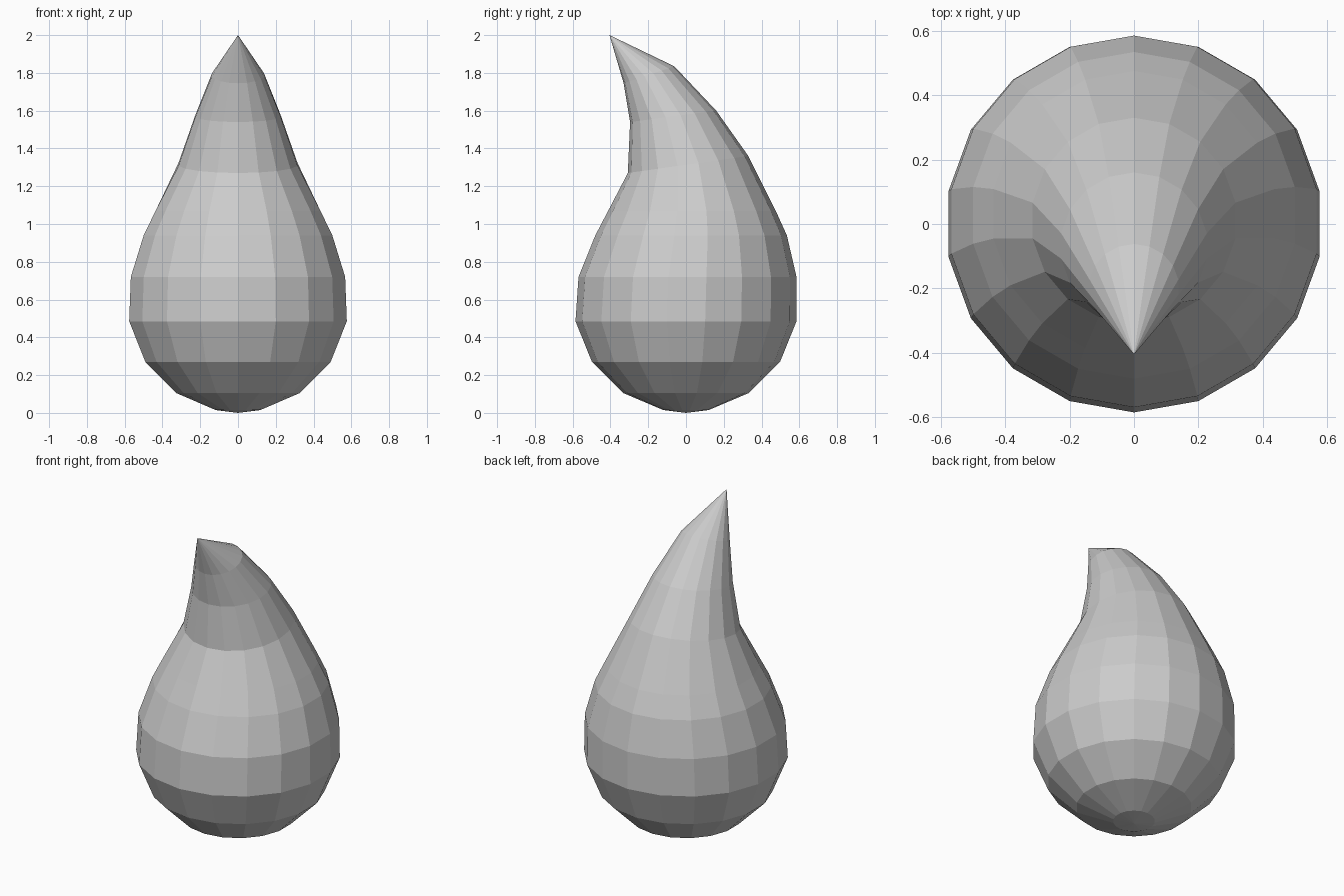
import bpy, bmesh, math

if "Cube" in bpy.data.objects:
    bpy.data.objects.remove(bpy.data.objects["Cube"])

SIDES = 18
# ring stations: (half width in x, front y, front z, back y, back z)
RINGS = [
    (0.120, -0.120, 0.015, 0.120, 0.015),
    (0.332, -0.332, 0.105, 0.332, 0.105),
    (0.498, -0.498, 0.270, 0.498, 0.270),
    (0.585, -0.585, 0.485, 0.585, 0.485),
    (0.576, -0.569, 0.720, 0.585, 0.720),
    (0.507, -0.480, 0.940, 0.534, 0.940),
    (0.443, -0.412, 1.070, 0.475, 1.070),
    (0.320, -0.308, 1.270, 0.330, 1.360),
    (0.230, -0.296, 1.540, 0.160, 1.600),
    (0.140, -0.330, 1.745, -0.062, 1.835),
]

bm = bmesh.new()

# tilted rings following the curl
loops = []
for r, fy, fz, by, bz in RINGS:
    loop = []
    for i in range(SIDES):
        a = math.radians(90) + 2 * math.pi * i / SIDES
        t = (math.sin(a) + 1) / 2
        loop.append(bm.verts.new((r * math.cos(a), fy + (by - fy) * t, fz + (bz - fz) * t)))
    loops.append(loop)

# walls, rounded bottom and pointed tip
bottom = bm.verts.new((0, 0, 0))
tip = bm.verts.new((0, -0.405, 2.0))
for i in range(SIDES):
    j = (i + 1) % SIDES
    for lo, hi in zip(loops, loops[1:]):
        bm.faces.new((lo[i], lo[j], hi[j], hi[i]))
    bm.faces.new((bottom, loops[0][j], loops[0][i]))
    bm.faces.new((tip, loops[-1][i], loops[-1][j]))

bmesh.ops.recalc_face_normals(bm, faces=bm.faces)
mesh = bpy.data.meshes.new("curled_drop")
bm.to_mesh(mesh)
bm.free()
bpy.context.collection.objects.link(bpy.data.objects.new("curled_drop", mesh))
